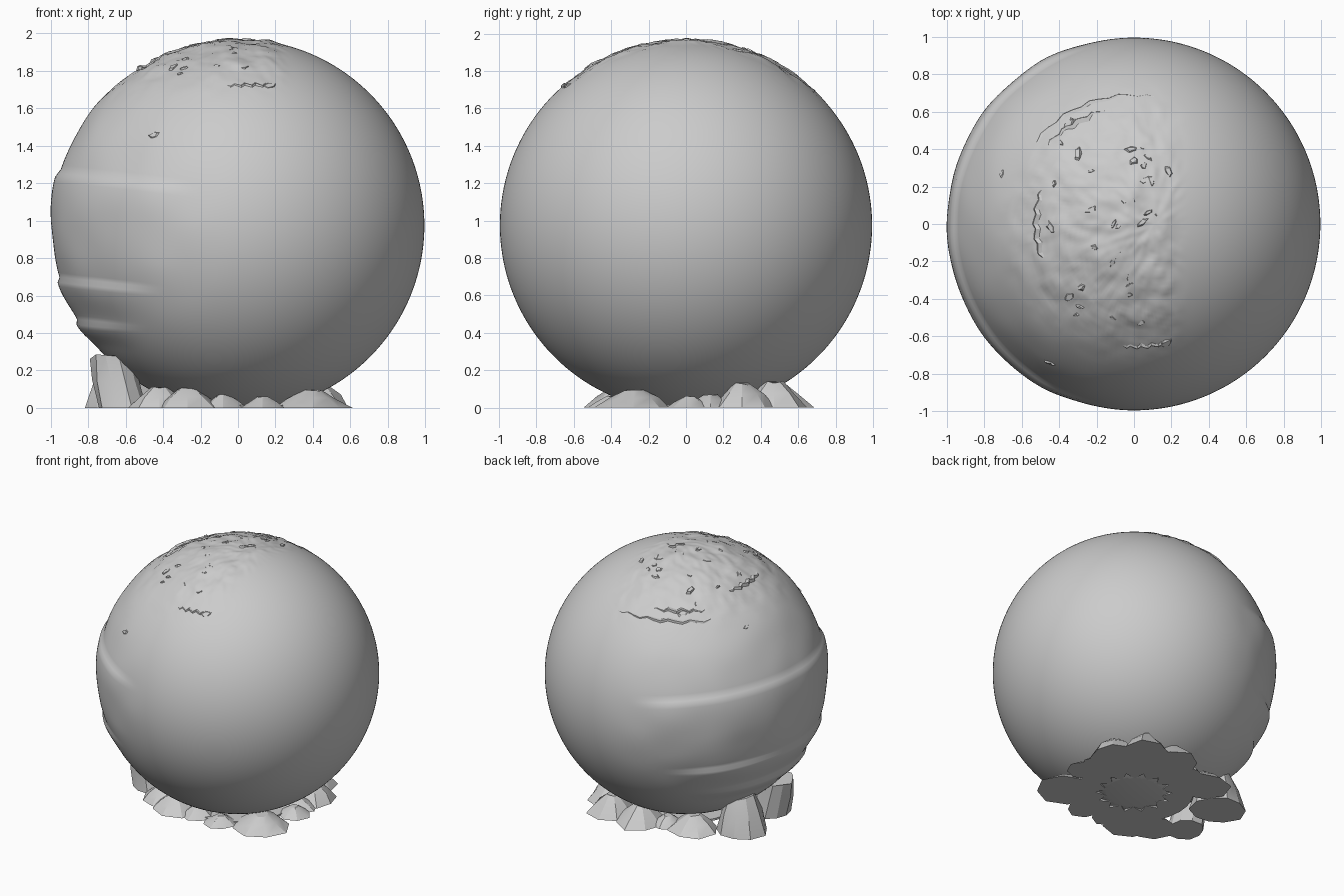
import bpy, bmesh, math, random
from mathutils import Vector, Matrix, noise

if "Cube" in bpy.data.objects:
    bpy.data.objects.remove(bpy.data.objects["Cube"], do_unlink=True)
random.seed(4)

grey = bpy.data.materials.new("stone grey")
grey.use_nodes = True
color = (0.6, 0.6, 0.6, 1)
grey.diffuse_color = color
grey.node_tree.nodes["Principled BSDF"].inputs["Base Color"].default_value = color

CENTRE = Vector((0, 0, 0.975))


def add_object(name, bm, smooth=None):
    mesh = bpy.data.meshes.new(name)
    bmesh.ops.recalc_face_normals(bm, faces=bm.faces)
    bm.to_mesh(mesh)
    bm.free()
    mesh.materials.append(grey)
    ob = bpy.data.objects.new(name, mesh)
    bpy.context.collection.objects.link(ob)
    if smooth:
        bpy.ops.object.select_all(action="DESELECT")
        ob.select_set(True)
        bpy.context.view_layer.objects.active = ob
        bpy.ops.object.shade_smooth_by_angle(angle=math.radians(smooth))
    return ob


def ramp(a, b, v):
    t = max(0, min(1, (v - a) / (b - a)))
    return t * t * (3 - 2 * t)


# Weathering: tilted ledges on the left-hand side and a rough cap
LEDGES = [(0.18, 0.42, -0.25), (-0.39, 0.2, -0.45), (-0.6, 0.14, -0.55)]


def relief(p):
    level = p.z + 0.11 * p.x
    height = 0
    for top, depth, edge in LEDGES:
        below = top - level
        side = 1 - ramp(edge - 0.25, edge + 0.08, p.x)
        height += 0.018 * side * ramp(-0.005, 0.02, below) * (1 - ramp(0.03, depth, below))
    cap = ramp(0.62, 0.9, p.z) * (1 - ramp(0.15, 0.3, p.x))
    height += cap * (0.012 * noise.noise(p * 9) + 0.007 * noise.noise(p * 24))
    flank = (1 - ramp(-0.4, 0, p.x)) * ramp(-0.6, -0.3, p.z)
    return height + flank * 0.006 * noise.noise(p * 4) - 0.003 * flank


bm = bmesh.new()
bmesh.ops.create_uvsphere(bm, u_segments=192, v_segments=128, radius=0.995)
bmesh.ops.rotate(bm, verts=bm.verts, cent=(0, 0, 0), matrix=Matrix.Rotation(0.11, 3, "Y"))
for v in bm.verts:
    n = v.co.normalized()
    v.co = CENTRE + v.co + n * relief(n)
bmesh.ops.bisect_plane(bm, geom=bm.verts[:] + bm.edges[:] + bm.faces[:], plane_co=(0, 0, 0),
                       plane_no=(0, 0, 1), clear_inner=True)
bmesh.ops.holes_fill(bm, edges=[e for e in bm.edges if e.is_boundary])
add_object("boulder", bm, 40)

# Flat chips lying on the boulder
bm = bmesh.new()


def chip(x, y, length, width, turn):
    n = Vector((x, y, math.sqrt(1 - x * x - y * y)))
    place = (Matrix.Translation(CENTRE + n * 0.992) @ n.to_track_quat("Z", "Y").to_matrix().to_4x4()
             @ Matrix.Rotation(turn, 4, "Z") @ Matrix.Rotation(random.uniform(-0.2, 0.2), 4, "X")
             @ Matrix.Diagonal((length, width, 0.014, 1)))
    made = bmesh.ops.create_cone(bm, segments=5, radius1=1, radius2=0.6, depth=1,
                                 cap_ends=True, matrix=place)
    for v in made["verts"]:
        v.co += Vector([random.uniform(-0.25, 0.25) * width for i in range(2)] + [0])


for i in range(34):
    chip(random.uniform(-0.45, 0.22), random.uniform(-0.55, 0.45), random.uniform(0.02, 0.045),
         random.uniform(0.012, 0.025), random.uniform(0, 6))
for x, y, size in [(-0.35, 0.54, 0.05), (-0.71, 0.27, 0.03), (-0.45, -0.75, 0.04), (0.17, -0.64, 0.05)]:
    chip(x, y, size, size * 0.6, 0.3)
add_object("surface_chips", bm)

# Thin arched ridges beside the cap
bm = bmesh.new()


def ridge(radius, start, end, steps=14):
    previous = None
    for i in range(steps + 1):
        a = math.radians(start + (end - start) * i / steps)
        r = radius + 0.008 * math.sin(i * 2.1)
        swell = math.sin(math.pi * i / steps)
        row = []
        for off, lift in ((-0.018, 0.988), (0, 0.994 + 0.01 * swell), (0.014, 0.985)):
            q = r + off
            n = Vector((q * math.cos(a), q * math.sin(a), math.sqrt(1 - q * q)))
            row.append(bm.verts.new(CENTRE + n * lift))
        if previous:
            for k in range(2):
                bm.faces.new((previous[k], previous[k + 1], row[k + 1], row[k]))
        previous = row


ridge(0.69, 80, 140)
ridge(0.63, 100, 138)
ridge(0.53, 160, 200)
ridge(0.66, 265, 288)
add_object("cap_ridges", bm)


# Rocks heaped round the foot
def rock(name, x, y, radius, height, top=0.25, lean=0.0, sides=8):
    bm = bmesh.new()
    rings = []
    for level, scale in ((0, 1), (0.55, 0.5 + top * 0.5), (1, top)):
        ring = []
        for i in range(sides):
            a = math.tau * i / sides
            r = radius * scale * random.uniform(0.88, 1.1)
            z = height * level * (random.uniform(0.9, 1.04) if level else 0)
            ring.append(bm.verts.new((x + lean * level + r * math.cos(a), y + r * math.sin(a), z)))
        rings.append(ring)
    for low, high in zip(rings, rings[1:]):
        for i in range(sides):
            j = (i + 1) % sides
            bm.faces.new((low[i], low[j], high[j], high[i]))
    bm.faces.new(rings[0])
    bm.faces.new(rings[-1])
    add_object(name, bm, 25)


LOW_ROCKS = [
    (0.40, -0.28, 0.20, 0.10), (0.47, 0.02, 0.12, 0.06), (0.43, 0.30, 0.18, 0.13),
    (0.30, 0.47, 0.18, 0.14), (0.05, 0.48, 0.19, 0.13), (-0.14, 0.42, 0.12, 0.07),
    (-0.33, 0.37, 0.18, 0.11), (-0.42, -0.30, 0.17, 0.11), (-0.27, -0.36, 0.19, 0.11),
    (-0.08, -0.38, 0.12, 0.07), (0.13, -0.40, 0.12, 0.06), (0.41, 0.13, 0.15, 0.07),
]
for i, spec in enumerate(LOW_ROCKS):
    rock(f"low_rock_{i + 1}", *spec)
rock("tall_rock_back", -0.61, 0.19, 0.19, 0.29, top=0.5, sides=10)
rock("tall_rock_front", -0.61, -0.17, 0.13, 0.28, top=0.9, lean=-0.06, sides=10)

# Jagged bed joining the rocks under the boulder
bm = bmesh.new()
count = 28
inner, outer = [], []
for i in range(count):
    a = math.tau * i / count
    for ring, r in ((inner, 0.27 if i % 2 else 0.2), (outer, 0.42)):
        ring.append(bm.verts.new((r * math.cos(a), r * math.sin(a), 0)))
for i in range(count):
    j = (i + 1) % count
    bm.faces.new((inner[i], inner[j], outer[j], outer[i]))
bed = bmesh.ops.extrude_face_region(bm, geom=bm.faces[:])
bmesh.ops.translate(bm, vec=(0, 0, 0.015),
                    verts=[g for g in bed["geom"] if isinstance(g, bmesh.types.BMVert)])
add_object("rock_bed", bm)
